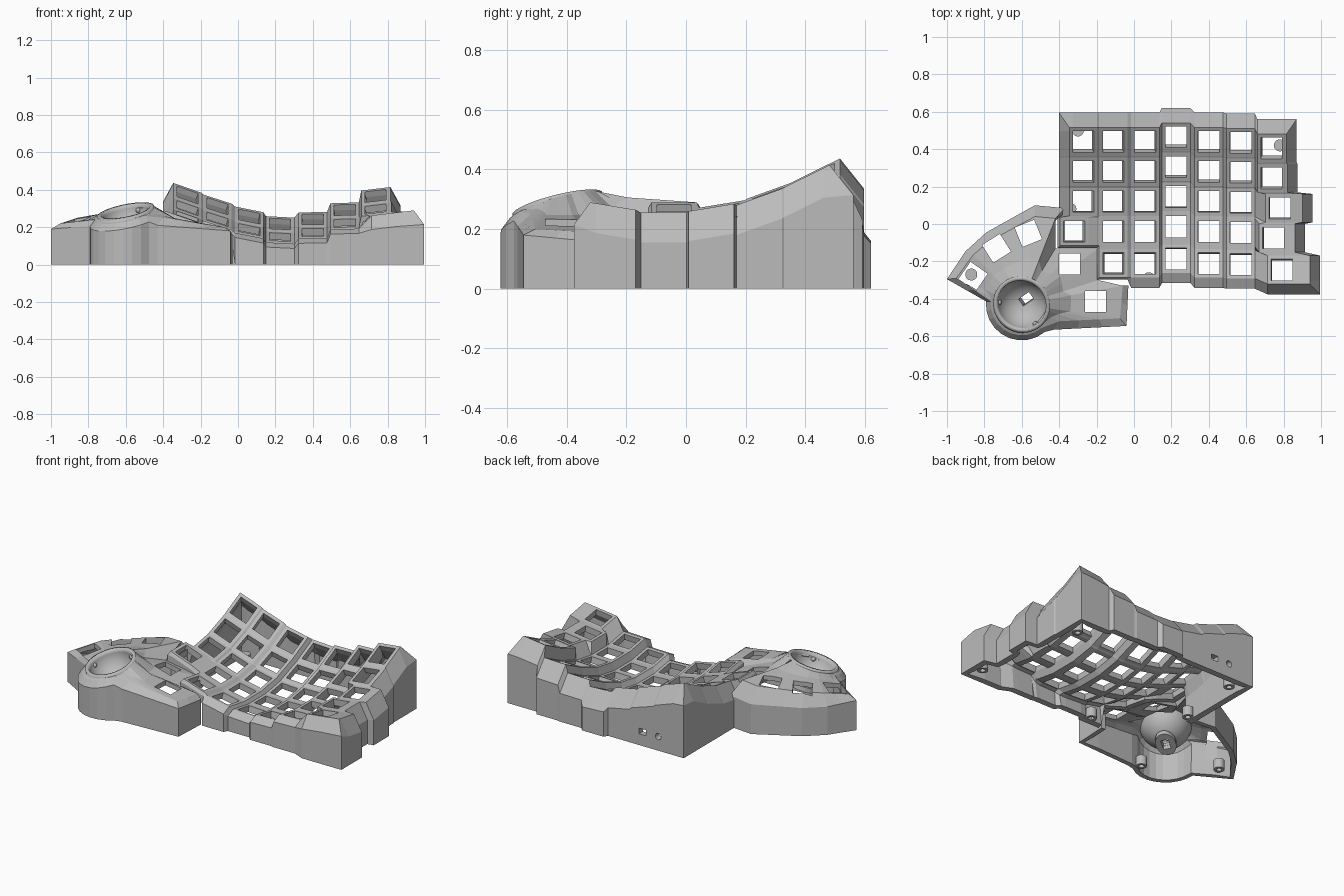
import bpy, bmesh, math
from mathutils import Vector, Matrix

old = bpy.data.objects.get("Cube")
if old:
    bpy.data.objects.remove(old, do_unlink=True)

grey = bpy.data.materials.new("matte_grey")
grey.use_nodes = True
grey.diffuse_color = (0.5, 0.5, 0.5, 1)
grey.node_tree.nodes["Principled BSDF"].inputs["Base Color"].default_value = (0.5, 0.5, 0.5, 1)


def finish(bm, name, smooth=False, helper=False):
    bmesh.ops.recalc_face_normals(bm, faces=bm.faces) if helper else None
    me = bpy.data.meshes.new(name)
    bm.to_mesh(me)
    bm.free()
    ob = bpy.data.objects.new(name, me)
    bpy.context.collection.objects.link(ob)
    me.materials.append(grey)
    for p in me.polygons:
        p.use_smooth = smooth
    if helper:
        ob.hide_render = True
        ob.display_type = 'WIRE'
        ob.hide_set(True)
    return ob


def thicken(ob, t):
    m = ob.modifiers.new("shell", 'SOLIDIFY')
    m.thickness, m.offset = t, -1


def cut(ob, cutter):
    m = ob.modifiers.new("cut", 'BOOLEAN')
    m.operation, m.solver, m.object = 'DIFFERENCE', 'EXACT', cutter


def add_box(bm, centre, size, rot=Matrix()):
    m = Matrix.Translation(centre) @ rot @ Matrix.Diagonal((*size, 1))
    bmesh.ops.create_cube(bm, size=1, matrix=m)


def add_cyl(bm, centre, r, depth, rot=Matrix(), n=20):
    bmesh.ops.create_cone(bm, cap_ends=True, segments=n, radius1=r, radius2=r, depth=depth,
                          matrix=Matrix.Translation(centre) @ rot)


# Key well: seven curved columns of five keys, rows listed front to back
cols = [  # centre x, y shift, height, sideways slope
    (-.27, 0, .245, -.35), (-.11, 0, .185, -.32), (.06, 0, .13, -.2), (.225, .025, .09, -.05),
    (.40, 0, .115, .02), (.57, -.005, .165, .03), (.735, -.035, .24, .12)]
rows = [(-.21, .025, 0), (-.04, 0, 0), (.12, 0, .025), (.28, .03, .085), (.44, .09, .165)]
thumb_shift = [-.05, -.05, 0, 0, 0]
outer_shift = [.055, .01, .045, 0, 0]
outer_edge = [.94, .86, .9, .82, .815]
HALF, HOLE = .076, .057


def well_point(i, j):
    c, r = i // 4, j // 4
    cx, dy, h, tilt = cols[c]
    ry, zlo, zhi = rows[r]
    off = (-HALF, -HOLE, HOLE, HALF)
    shift = thumb_shift[r] if c == 0 else outer_shift[r] if c == 6 else 0
    x = cx + shift + off[i % 4]
    if i == 27:
        x = outer_edge[r]
    v = off[j % 4]
    t = (v + HALF) / (2 * HALF)
    return Vector((x, ry + dy + v, h + tilt * (x - cx) + zlo + (zhi - zlo) * t))


bm = bmesh.new()
grid = {(i, j): bm.verts.new(well_point(i, j)) for i in range(28) for j in range(20)
        if not (i < 4 and j < 4)}
for i in range(27):
    for j in range(19):
        if (i % 4 == 1 and j % 4 == 1) or (i < 4 and j < 4):
            continue
        bm.faces.new([grid[k] for k in ((i, j), (i + 1, j), (i + 1, j + 1), (i, j + 1))])

# Skirt: sloping shoulder, then a wall to the ground (short where it is inside)
loop = [(i, 0, 0, -1) for i in range(5, 27)] + [(27, 0, 1, -1)]
loop += [(27, j, 1, 0) for j in range(1, 19)] + [(27, 19, 1, 1)]
loop += [(i, 19, 0, 1) for i in range(26, 0, -1)] + [(0, 19, -1, 1)]
loop += [(0, j, -1, 0) for j in range(18, 4, -1)] + [(0, 4, -1, -1)]
loop += [(i, 4, 0, -1) for i in range(1, 4)] + [(4, 4, -1, -1)]
loop += [(4, j, -1, 0) for j in range(3, 0, -1)] + [(4, 0, -1, -1)]
bands = []
for i, j, dx, dy in loop:
    v = grid[i, j]
    inside = (i < 5 and j < 8) or (j == 0 and i < 8)
    drop = .1
    if j == 0:
        drop = .075 if i > 23 else .025
    out = .012 if inside else .055
    top = v.co + Vector((dx * out, dy * (out + .025 * (dy > 0)), -.02 if inside else -drop))
    low = Vector((top.x, top.y, top.z - .05 if inside else 0))
    bands.append((v, bm.verts.new(top), bm.verts.new(low)))
for k, a in enumerate(bands):
    b = bands[(k + 1) % len(bands)]
    for s in (0, 1):
        bm.faces.new((a[s], a[s + 1], b[s + 1], b[s]))
well = finish(bm, "key_well_shell")
thicken(well, .04)

# Cable slot and round socket in the back wall
bm = bmesh.new()
quarter = Matrix.Rotation(math.pi / 2, 4, 'X')
add_box(bm, (-.11, .6, .09), (.05, .2, .036))
ports = finish(bm, "slot_cutter", helper=True)
cut(well, ports)
bm = bmesh.new()
add_cyl(bm, (-.22, .6, .09), .02, .2, quarter)
cut(well, finish(bm, "round_port_cutter", helper=True))

# Thumb module: star-shaped deck around the ball socket
ball = Vector((-.6, -.43, .28))
normal = Vector((-.2, -.25, 1)).normalized()


def plane_z(x, y):
    return ball.z + .2 * (x - ball.x) + .25 * (y - ball.y)


deck = [  # ridge point, then shoulder point where an outer wall follows
    ((-.06, -.33, .19), (-.03, -.33, .16)), ((-.075, -.505, .2), (-.04, -.545, .18)),
    ((-.4, -.52, .25), (-.43, -.565, .21))]
for a in range(-50, -186, -15):
    d = Vector((math.cos(math.radians(a)), math.sin(math.radians(a))))
    p, q = ball.xy + d * .165, ball.xy + d * .192
    deck.append(((*p, plane_z(*p) - .01), (*q, plane_z(*q) - .04)))
deck += [
    ((-.95, -.29, .22), (-1, -.295, .19)), ((-.86, -.165, .25), (-.9, -.145, .18)),
    ((-.77, -.09, .26), (-.79, -.045, .18)), ((-.53, .04, .285), (-.53, .1, .19)),
    ((-.42, .03, .29), (-.37, .085, .2)), ((-.42, -.13, .23), None),
    ((-.19, -.13, .19), None), ((-.19, -.3, .19), None)]
fine = []
for k, (p, q) in enumerate(deck):
    p2, q2 = deck[(k + 1) % len(deck)]
    p, p2 = Vector(p), Vector(p2)
    n = max(1, round((p2 - p).length / .1))
    for s in range(n):
        both = q and q2
        o = Vector(q).lerp(Vector(q2), s / n) if both else Vector(q) if q and s == 0 else None
        fine.append((p.lerp(p2, s / n), o))
bm = bmesh.new()
lines = []
for p, q in fine:
    d = (p.xy - ball.xy).normalized() * .148 + ball.xy
    rim = Vector((*d, plane_z(*d)))
    mid = rim.lerp(p, .3)
    mid.z = p.z + .45 * (rim.z - p.z)
    pts = [rim, mid, p] + ([q, Vector((q.x, q.y, 0))] if q else [])
    lines.append([bm.verts.new(c) for c in pts])
for k, a in enumerate(lines):
    b = lines[(k + 1) % len(lines)]
    for s in range(min(len(a), len(b)) - 1):
        bm.faces.new((a[s], b[s], b[s + 1], a[s + 1]))
bmesh.ops.recalc_face_normals(bm, faces=bm.faces)
if sum(f.normal.z for f in bm.faces) < 0:
    bmesh.ops.reverse_faces(bm, faces=bm.faces)
thumb = finish(bm, "thumb_shell")
thicken(thumb, .03)

bm = bmesh.new()
for x, y, turn in ((-.205, -.415, 0), (-.345, -.215, 0), (-.565, -.05, 22),
                   (-.735, -.13, 32), (-.86, -.28, 55)):
    add_box(bm, (x, y, .27), (.112, .112, .34), Matrix.Rotation(math.radians(turn), 4, 'Z'))
cut(thumb, finish(bm, "thumb_key_cutter", helper=True))

# Ball socket bowl with sensor window, mount and bearings
tilt = Vector((0, 0, 1)).rotation_difference(normal).to_matrix().to_4x4()
turn = tilt @ Matrix.Rotation(math.radians(35), 4, 'Z')
bm = bmesh.new()
bmesh.ops.create_uvsphere(bm, u_segments=40, v_segments=20, radius=.155)
bmesh.ops.delete(bm, geom=[v for v in bm.verts if v.co.z > .001], context='VERTS')
bmesh.ops.transform(bm, matrix=Matrix.Translation(ball + normal * .006) @ tilt, verts=bm.verts)
bowl = finish(bm, "ball_socket", smooth=True)
thicken(bowl, .022)
bm = bmesh.new()
add_box(bm, ball - normal * .16, (.07, .045, .14), turn)
window = finish(bm, "sensor_window_cutter", helper=True)
cut(bowl, window)
bm = bmesh.new()
add_cyl(bm, (0, 0, 0), .06, .03)
bmesh.ops.transform(bm, matrix=Matrix.Translation(ball - normal * .16) @ turn
                    @ Matrix.Diagonal((1.4, 1, 1, 1)), verts=bm.verts)
cut(finish(bm, "sensor_mount"), window)
bm = bmesh.new()
for a in (60, 180, 300):
    p = Vector((.13 * math.cos(math.radians(a)), .13 * math.sin(math.radians(a)), -.03))
    bmesh.ops.create_uvsphere(bm, u_segments=12, v_segments=8, radius=.014,
                              matrix=Matrix.Translation(ball + tilt.to_3x3() @ p))
finish(bm, "ball_bearings", smooth=True)

# Screw posts under the rim
posts = ((.92, -.27), (.08, -.29), (-.34, .08), (-.5, -.53), (-.87, -.27), (-.3, .5), (.78, .42))
bm, holes = bmesh.new(), bmesh.new()
for x, y in posts:
    add_cyl(bm, (x, y, .035), .032, .06)
    add_cyl(holes, (x, y, .02), .016, .07)
cut(finish(bm, "screw_posts"), finish(holes, "screw_hole_cutter", helper=True))

# Keep hard edges crisp on the rounded parts
bpy.ops.object.select_all(action='DESELECT')
bowl.select_set(True)
bpy.context.view_layer.objects.active = bowl
bpy.ops.object.shade_smooth_by_angle(angle=math.radians(35))
